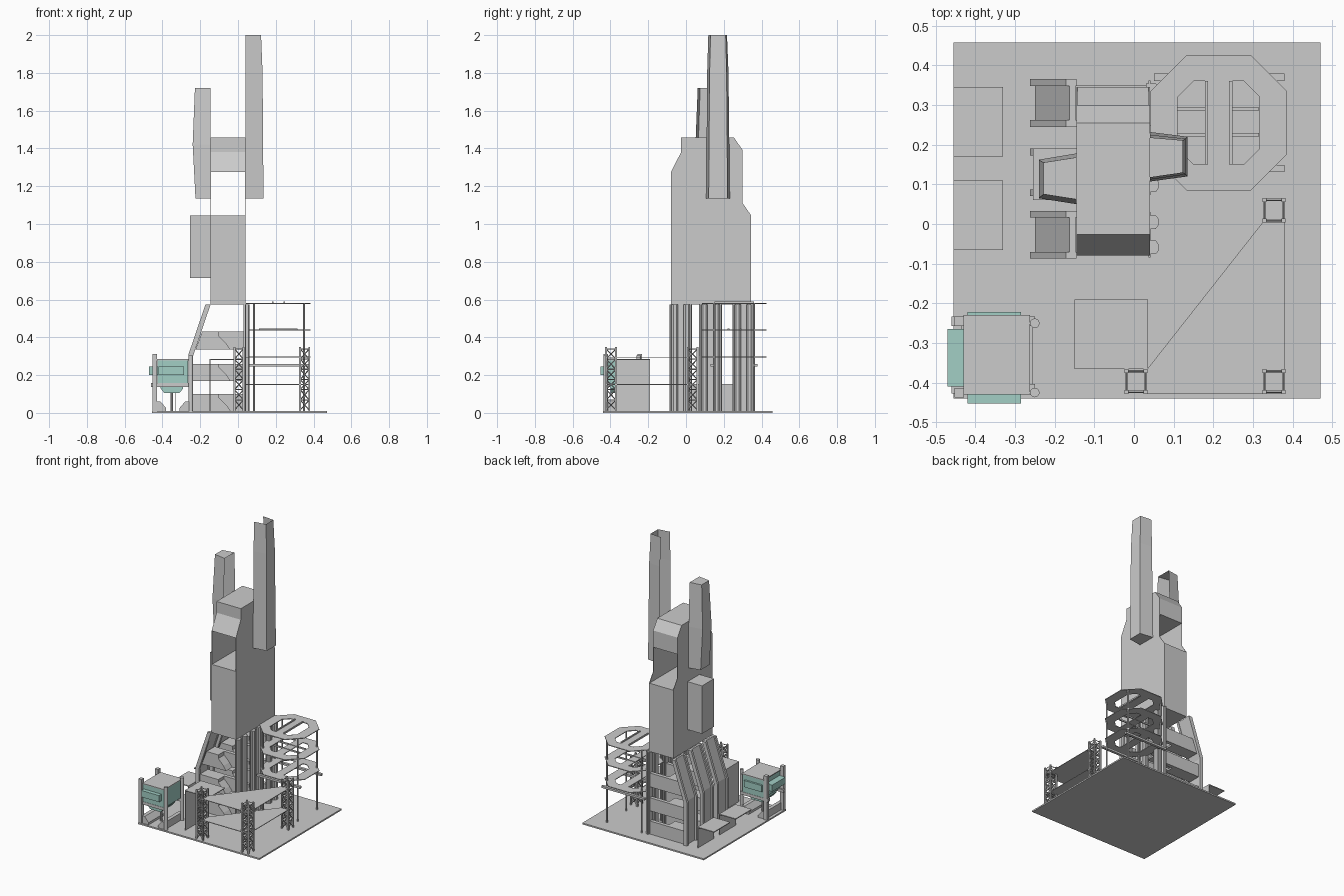
import bpy, bmesh, math
from mathutils import Vector

if "Cube" in bpy.data.objects:
    bpy.data.objects.remove(bpy.data.objects["Cube"])

teal = bpy.data.materials.new("teal_paint")
teal.diffuse_color = (0.36, 0.62, 0.56, 1)
teal.use_nodes = True
teal.node_tree.nodes["Principled BSDF"].inputs["Base Color"].default_value = teal.diffuse_color


def finish(name, bm, mat=None, fix=True):
    if fix:
        bmesh.ops.recalc_face_normals(bm, faces=bm.faces)
    me = bpy.data.meshes.new(name)
    bm.to_mesh(me)
    bm.free()
    ob = bpy.data.objects.new(name, me)
    bpy.context.collection.objects.link(ob)
    if mat:
        me.materials.append(mat)
    return ob


def add_prism(bm, pts, axis, a, b):
    """Extrude a 2D profile along an axis from a to b."""
    put = {'x': lambda p, t: (t, p[0], p[1]),
           'y': lambda p, t: (p[0], t, p[1]),
           'z': lambda p, t: (p[0], p[1], t)}[axis]
    lo = [bm.verts.new(put(p, a)) for p in pts]
    hi = [bm.verts.new(put(p, b)) for p in pts]
    bm.faces.new(lo)
    bm.faces.new(hi)
    n = len(pts)
    for i in range(n):
        j = (i + 1) % n
        bm.faces.new((lo[i], lo[j], hi[j], hi[i]))


def prism(name, pts, axis, a, b, mat=None):
    bm = bmesh.new()
    add_prism(bm, pts, axis, a, b)
    return finish(name, bm, mat)


def add_box(bm, x0, x1, y0, y1, z0, z1):
    add_prism(bm, [(x0, y0), (x1, y0), (x1, y1), (x0, y1)], 'z', z0, z1)


def boxes(name, items, mat=None):
    bm = bmesh.new()
    for it in items:
        add_box(bm, *it)
    return finish(name, bm, mat)


def add_bar(bm, p, q, r, sides=4):
    p, q = Vector(p), Vector(q)
    d = q - p
    m = d.to_track_quat('Z', 'Y').to_matrix().to_4x4()
    m.translation = (p + q) / 2
    bmesh.ops.create_cone(bm, cap_ends=True, segments=sides, radius1=r,
                          radius2=r, depth=d.length, matrix=m)


def chamfered(x0, x1, y0, y1, c):
    return [(x0 + c, y0), (x1 - c, y0), (x1, y0 + c), (x1, y1 - c),
            (x1 - c, y1), (x0 + c, y1), (x0, y1 - c), (x0, y0 + c)]


# Base plate
boxes("base_plate", [(-0.455, 0.47, -0.44, 0.457, 0, 0.01)])

# Tower body: lower block, upper block and the two walls of the open passage
XL, XR = -0.145, 0.04
boxes("tower_lower_block", [(XL, XR, -0.08, 0.345, 0.575, 1.045)])
prism("tower_upper_block", [(-0.08, 1.275), (-0.026, 1.38), (-0.026, 1.457),
      (0.255, 1.457), (0.30, 1.39), (0.30, 1.275)], 'x', XL, XR)
wall = [(-0.08, 1.045), (0.345, 1.045), (0.30, 1.11), (0.30, 1.275), (-0.08, 1.275)]
prism("passage_wall_left", wall, 'x', XL, XL + 0.003)
prism("passage_wall_right", wall, 'x', XR - 0.003, XR)
boxes("side_pod", [(-0.255, XL, 0.06, 0.19, 0.715, 1.045)])


# Chimneys: tapered three-sided channels, open towards the tower
def chimney(name, x_in, levels, lid):
    bm = bmesh.new()
    rows = []
    for z, xo, yi0, yi1, yo0, yo1 in levels:
        rows.append([bm.verts.new(c) for c in
                     ((x_in, yi0, z), (xo, yo0, z), (xo, yo1, z), (x_in, yi1, z))])
    for a, b in zip(rows, rows[1:]):
        for i in range(3):
            bm.faces.new((a[i], a[i + 1], b[i + 1], b[i]))
    bm.faces.new(rows[0])
    if lid:
        bm.faces.new(rows[-1])
    return finish(name, bm)


chimney("tall_chimney", XR, [(1.135, 0.135, 0.107, 0.232, 0.12, 0.22),
        (1.8, 0.130, 0.112, 0.225, 0.125, 0.215),
        (2.0, 0.122, 0.118, 0.217, 0.13, 0.21)], False)
chimney("short_chimney", XL, [(1.135, -0.225, 0.05, 0.178, 0.065, 0.162),
        (1.42, -0.24, 0.05, 0.178, 0.065, 0.162),
        (1.72, -0.228, 0.062, 0.168, 0.075, 0.155)], True)

# Leg groups: bent side plates, web, brackets and front columns
outer = [(-0.145, 0.575), (-0.172, 0.575), (-0.262, 0.31), (-0.262, 0.01),
         (-0.238, 0.01), (-0.238, 0.30)]
web = [(-0.148, 0.575), (-0.162, 0.575), (-0.25, 0.31), (-0.25, 0.01),
       (-0.243, 0.01), (-0.243, 0.30)]
for k, yc in enumerate((-0.027, 0.13, 0.305), 1):
    bm = bmesh.new()
    for s in (-1, 1):
        add_prism(bm, outer, 'y', yc + s * 0.043, yc + s * 0.06)
    add_prism(bm, web, 'y', yc - 0.043, yc + 0.043)
    finish(f"bent_leg_{k}", bm)
    bm = bmesh.new()
    for z0, z1, xt, xb in ((0.335, 0.43, -0.19, -0.225), (0.17, 0.26, -0.24, -0.24),
                           (0.01, 0.10, -0.24, -0.24)):
        add_prism(bm, [(xb, z0), (-0.04, z0), (-0.06, z0 + 0.03),
                       (-0.1, z0 + 0.07), (-0.1, z1), (xt, z1)],
                  'y', yc - 0.045, yc + 0.045)
        add_prism(bm, [(-0.1, z0), (0.04, z0), (0.04, z1), (-0.1, z1)],
                  'y', yc + 0.02, yc + 0.045)
    finish(f"leg_bracket_{k}", bm)
    bm = bmesh.new()
    for s in (-1, 1):
        y = yc + s * 0.032
        add_prism(bm, [(0.03, y - 0.017), (0.055, y - 0.017), (0.062, y - 0.008),
                       (0.062, y + 0.008), (0.055, y + 0.017), (0.03, y + 0.017)],
                  'z', 0.01, 0.575)
    add_box(bm, 0.036, 0.042, yc - 0.057, yc + 0.057, 0.01, 0.575)
    finish(f"column_pair_{k}", bm)


# Octagonal ring decks with two windows each
def deck(name, loops, z, t):
    cu = bpy.data.curves.new(name, 'CURVE')
    cu.dimensions, cu.fill_mode, cu.extrude = '2D', 'BOTH', t / 2
    for pts in loops:
        sp = cu.splines.new('POLY')
        sp.points.add(len(pts) - 1)
        for p, c in zip(sp.points, pts):
            p.co = (c[0], c[1], 0, 1)
        sp.use_cyclic_u = True
    ob = bpy.data.objects.new(name, cu)
    ob.location.z = z
    bpy.context.collection.objects.link(ob)
    bpy.ops.object.select_all(action='DESELECT')
    ob.select_set(True)
    bpy.context.view_layer.objects.active = ob
    bpy.ops.object.convert(target='MESH')


win_l = [(0.185, 0.15), (0.185, 0.36), (0.15, 0.36), (0.11, 0.32), (0.11, 0.19), (0.15, 0.15)]
win_r = [(0.427 - x, y) for x, y in win_l]
ring = chamfered(0.042, 0.385, 0.085, 0.425, 0.09)
for k, z in enumerate((0.295, 0.44, 0.58), 1):
    deck(f"ring_deck_{k}", [ring, win_l, win_r], z, 0.005)
boxes("deck_rails", [(x - 0.004, x + 0.004, 0.15, 0.36, 0.58, 0.59) for x in (0.183, 0.244)])
boxes("deck_beams", [(0.11, 0.315, y - 0.004, y + 0.004, 0.436, 0.446) for y in (0.225, 0.29)])
boxes("lower_beams", [(0.05, 0.38, y - 0.009, y + 0.009, 0.246, 0.26) for y in (0.14, 0.37)])
bm = bmesh.new()
for x, y in ((0.085, 0.36), (0.35, 0.36), (0.35, 0.15), (0.085, 0.15)):
    add_bar(bm, (x, y, 0.01), (x, y, 0.582), 0.006, 8)
finish("deck_posts", bm)

# Lattice towers
for k, (cx, cy) in enumerate(((0.353, 0.035), (0.005, -0.397), (0.353, -0.397)), 1):
    bm = bmesh.new()
    cs = [(cx + sx * 0.024, cy + sy * 0.026) for sx, sy in ((-1, -1), (1, -1), (1, 1), (-1, 1))]
    for x, y in cs:
        add_box(bm, x - 0.005, x + 0.005, y - 0.005, y + 0.005, 0.01, 0.348)
    for i in range(4):
        a, b = cs[i], cs[(i + 1) % 4]
        for n in range(6):
            z0, z1 = 0.015 + n * 0.054, 0.069 + n * 0.054
            add_bar(bm, (*a, z0), (*b, z1), 0.003)
            add_bar(bm, (*b, z0), (*a, z1), 0.003)
            add_bar(bm, (*a, z1), (*b, z1), 0.003)
    finish(f"lattice_tower_{k}", bm)

# Triangular decks between the lattice towers
tri = [(0.03, -0.428), (0.38, -0.428), (0.38, 0.005), (0.325, 0.005), (0.03, -0.37)]
for k, z in enumerate((0.15, 0.295), 1):
    prism(f"triangle_deck_{k}", tri, 'z', z - 0.002, z + 0.002)

# Small platform and the two side tables
boxes("front_platform", [(-0.15, 0.035, -0.365, -0.19, 0.28, 0.285),
                         (-0.15, -0.146, -0.365, -0.19, 0.01, 0.28)])
for k, y in enumerate((-0.065, 0.17), 1):
    boxes(f"side_table_{k}", [(-0.455, -0.33, y, y + 0.175, 0.147, 0.153),
                              (-0.334, -0.33, y, y + 0.175, 0.01, 0.147)])

# Storage tank in its frame
boxes("tank_body", [(-0.425, -0.265, -0.425, -0.235, 0.155, 0.278),
                    (-0.47, -0.27, -0.41, -0.265, 0.2, 0.245),
                    (-0.42, -0.285, -0.452, -0.222, 0.2, 0.245)], teal)
boxes("tank_lid", [(-0.43, -0.262, -0.43, -0.23, 0.278, 0.284)])
prism("tank_hopper", [(-0.41, 0.13), (-0.39, 0.105), (-0.31, 0.105), (-0.29, 0.13),
      (-0.29, 0.155), (-0.41, 0.155)], 'y', -0.40, -0.27, teal)
boxes("tank_cradle", [(-0.46, -0.25, y - 0.012, y + 0.012, 0.137, 0.157) for y in (-0.415, -0.245)])
boxes("tank_outer_posts", [(-0.452, -0.428, y - 0.012, y + 0.012, 0.01, 0.312)
                           for y in (-0.425, -0.245)])
bm = bmesh.new()
for y in (-0.425, -0.25):
    add_bar(bm, (-0.25, y, 0.01), (-0.25, y, 0.305), 0.012, 12)
add_bar(bm, (-0.35, -0.335, 0.01), (-0.35, -0.335, 0.105), 0.007, 8)
finish("tank_round_posts", bm)
for nm, s in (("left", -1), ("right", 1)):
    prism(f"tank_foot_{nm}", [(-0.345 + s * 0.09, 0.01), (-0.345 + s * 0.035, 0.01),
          (-0.345 + s * 0.035, 0.025), (-0.345 + s * 0.065, 0.06), (-0.345 + s * 0.09, 0.06)],
          'y', -0.43, -0.24)
